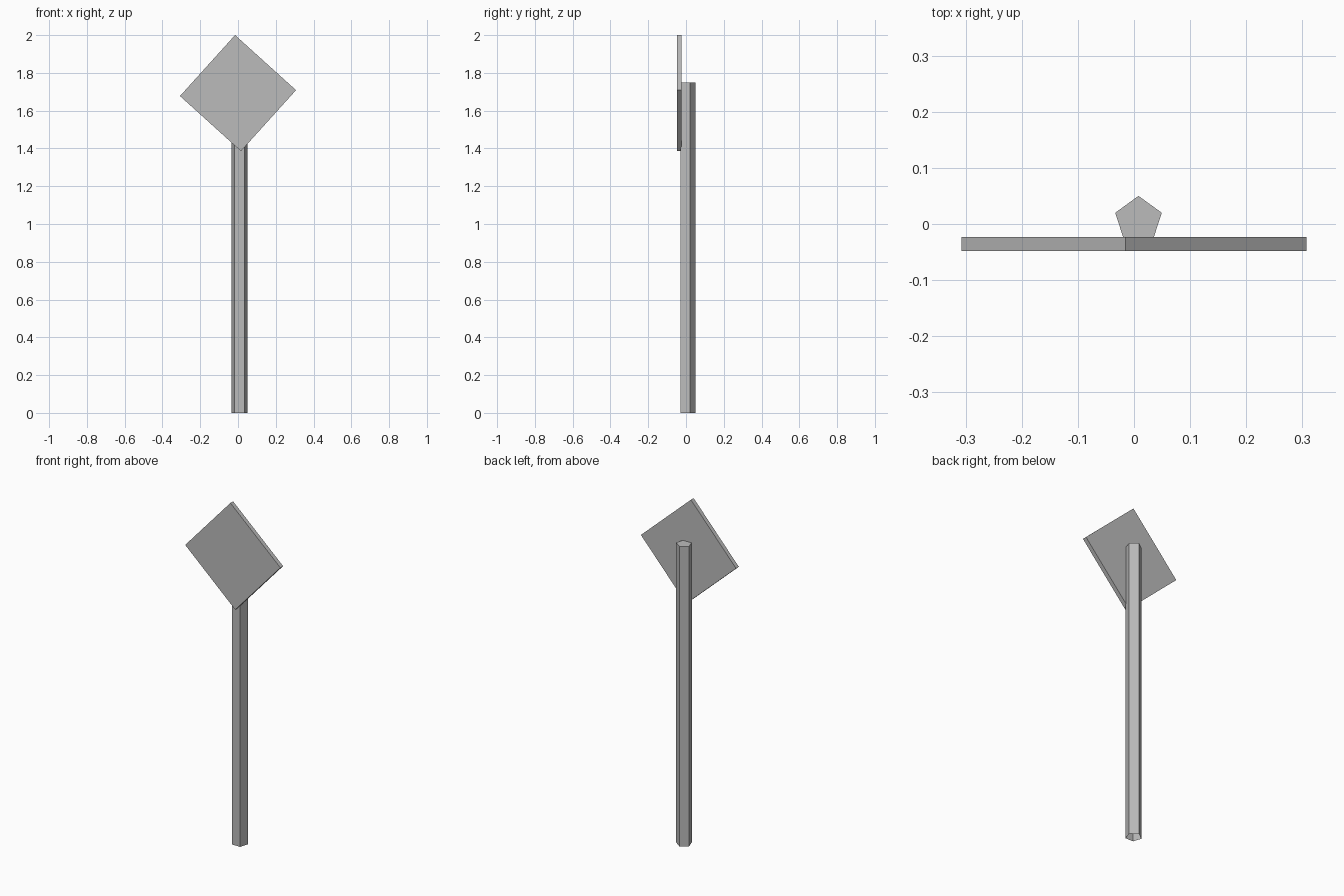
import bpy, bmesh, math
from mathutils import Matrix

cube = bpy.data.objects.get("Cube")
if cube:
    bpy.data.objects.remove(cube, do_unlink=True)

# One plain grey for the whole model
grey = bpy.data.materials.new("plain_grey")
grey.use_nodes = True
colour = (0.5, 0.5, 0.5, 1)
grey.diffuse_color = colour
grey.node_tree.nodes["Principled BSDF"].inputs["Base Color"].default_value = colour


def add_part(name, bm, location):
    mesh = bpy.data.meshes.new(name)
    bm.to_mesh(mesh)
    bm.free()
    mesh.materials.append(grey)
    obj = bpy.data.objects.new(name, mesh)
    obj.location = location
    bpy.context.collection.objects.link(obj)
    return obj


# Five-sided post, closed on top and open underneath, one edge to the back
HEIGHT = 1.75
bm = bmesh.new()
bmesh.ops.create_cone(bm, cap_ends=True, segments=5, radius1=0.0436,
                      radius2=0.0436, depth=HEIGHT)
back = max(bm.verts, key=lambda v: v.co.y).co
turn = math.pi / 2 - math.atan2(back.y, back.x)
bmesh.ops.rotate(bm, verts=bm.verts, matrix=Matrix.Rotation(turn, 3, "Z"))
bm.normal_update()
bottom = [f for f in bm.faces if f.normal.z < -0.9]
bmesh.ops.delete(bm, geom=bottom, context="FACES_ONLY")
add_part("post", bm, (0.008, 0.0065, HEIGHT / 2))

# Square sign plate, standing slightly crooked on its corner
SIDE = 0.435
bm = bmesh.new()
bmesh.ops.create_cube(bm, size=1)
bmesh.ops.scale(bm, verts=bm.verts, vec=(SIDE, 0.025, SIDE))
plate = add_part("sign_plate", bm, (0, -0.0355, 1.693))
plate.rotation_euler.y = -math.radians(47.9)
